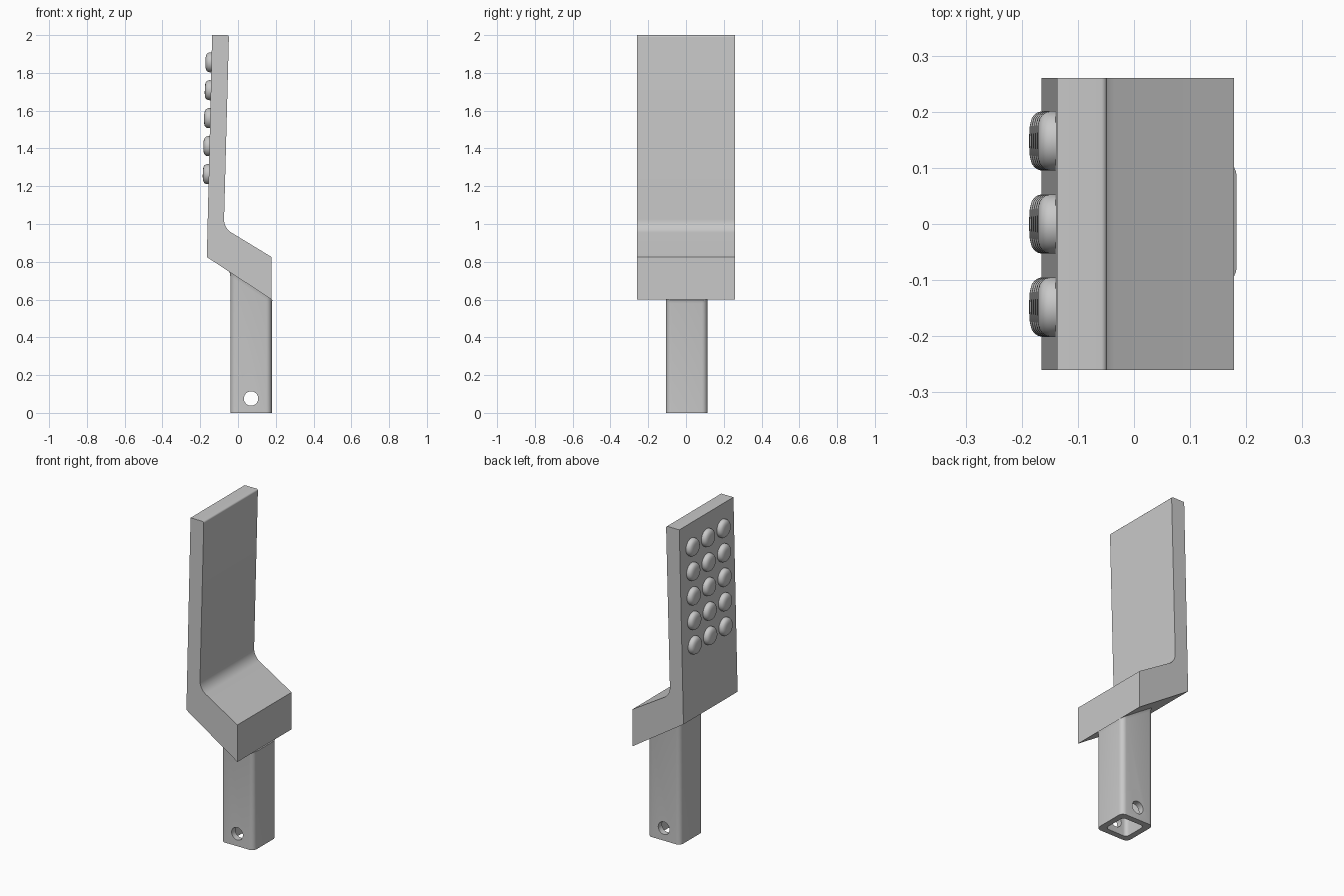
import bpy, bmesh, math
from mathutils import Vector, Matrix

cube = bpy.data.objects.get("Cube")
if cube:
    bpy.data.objects.remove(cube, do_unlink=True)

grey = bpy.data.materials.new("plain grey")
grey.use_nodes = True
colour = (0.58, 0.58, 0.58, 1)
grey.diffuse_color = colour
grey.node_tree.nodes["Principled BSDF"].inputs["Base Color"].default_value = colour


def make_object(name, bm):
    bmesh.ops.recalc_face_normals(bm, faces=bm.faces)
    mesh = bpy.data.meshes.new(name)
    bm.to_mesh(mesh)
    bm.free()
    mesh.materials.append(grey)
    ob = bpy.data.objects.new(name, mesh)
    bpy.context.collection.objects.link(ob)
    return ob


def smooth(ob):
    bpy.ops.object.select_all(action='DESELECT')
    ob.select_set(True)
    bpy.context.view_layer.objects.active = ob
    bpy.ops.object.shade_smooth_by_angle(angle=math.radians(30))


def fillet(before, corner, after, radius, steps=8):
    """Points of an arc that rounds one corner of a profile."""
    p, c, n = Vector(before), Vector(corner), Vector(after)
    u, v = (p - c).normalized(), (n - c).normalized()
    half = u.angle(v) / 2
    centre = c + (u + v).normalized() * radius / math.sin(half)
    a = (c + u * radius / math.tan(half) - centre).normalized()
    b = (c + v * radius / math.tan(half) - centre).normalized()
    # Blend the two directions and push each point out to the arc
    return [centre + a.lerp(b, i / steps).normalized() * radius for i in range(steps + 1)]


def bridge(bm, a, b):
    for i in range(len(a)):
        j = (i + 1) % len(a)
        bm.faces.new((a[i], a[j], b[j], b[i]))


# Cranked plate: a side profile extruded across the width
BACK_LOW, BACK_TOP = (-0.165, 0.825), (-0.137, 2.0)
FRONT_TOP, BEND = (-0.048, 2.0), (-0.075, 0.979)
SHELF_TOP, SHELF_LOW = (0.178, 0.825), (0.178, 0.6)
profile = [BACK_LOW, SHELF_LOW, SHELF_TOP]
profile += fillet(SHELF_TOP, BEND, FRONT_TOP, 0.08)
profile += fillet(BEND, FRONT_TOP, BACK_TOP, 0.01, 5)
profile.append(BACK_TOP)
bm = bmesh.new()
face = bm.faces.new([bm.verts.new((x, -0.26, z)) for x, z in profile])
ext = bmesh.ops.extrude_face_region(bm, geom=[face])
bmesh.ops.translate(bm, vec=(0, 0.52, 0),
                    verts=[v for v in ext["geom"] if isinstance(v, bmesh.types.BMVert)])
# The first cap is kept by the extrusion only when it borders other faces
if not face.is_valid or not any(f.calc_center_median().y < -0.259 for f in bm.faces):
    bmesh.ops.holes_fill(bm, edges=[e for e in bm.edges if e.is_boundary])
smooth(make_object("cranked_plate", bm))


# Hollow square stem, its top cut to the slope under the plate
def slope(x):
    (x0, z0), (x1, z1) = BACK_LOW, SHELF_LOW
    return z0 + (x - x0) * (z1 - z0) / (x1 - x0)


def ring(bm, half, radius, height):
    verts = []
    for k, (sx, sy) in enumerate(((1, 1), (-1, 1), (-1, -1), (1, -1))):
        for i in range(7):
            a = (k + i / 6) * math.pi / 2
            x = 0.069 + sx * (half - radius) + radius * math.cos(a)
            y = 0.004 + sy * (half - radius) + radius * math.sin(a)
            verts.append(bm.verts.new((x, y, height(x))))
    return verts


bm = bmesh.new()
rings = [ring(bm, 0.11, 0.03, lambda x: 0),
         ring(bm, 0.11, 0.03, lambda x: slope(x) - 0.02),
         ring(bm, 0.112, 0.032, lambda x: slope(x) - 0.007),
         ring(bm, 0.114, 0.034, lambda x: slope(x) + 0.001),
         ring(bm, 0.074, 0.022, lambda x: slope(x) + 0.001),
         ring(bm, 0.074, 0.022, lambda x: 0)]
for i in range(len(rings)):
    bridge(bm, rings[i], rings[(i + 1) % len(rings)])
stem = make_object("hollow_stem", bm)

# Cross hole through both stem walls
bm = bmesh.new()
bmesh.ops.create_cone(bm, cap_ends=True, segments=32, radius1=0.038, radius2=0.038, depth=0.5,
                      matrix=Matrix.Translation((0.069, 0, 0.076)) @ Matrix.Rotation(math.pi / 2, 4, 'X'))
cutter = make_object("hole_cutter", bm)
cutter.hide_render = True
mod = stem.modifiers.new("cross_hole", 'BOOLEAN')
mod.operation, mod.solver, mod.object = 'DIFFERENCE', 'EXACT', cutter
bpy.context.view_layer.objects.active = stem
bpy.ops.object.modifier_apply(modifier=mod.name)
bpy.data.objects.remove(cutter, do_unlink=True)
smooth(stem)

# Domed studs in a grid on the back, tilted with the plate
tilt = (BACK_TOP[0] - BACK_LOW[0]) / (BACK_TOP[1] - BACK_LOW[1])
dome = [(0.053, -0.004), (0.053, 0.01), (0.051, 0.017), (0.047, 0.023),
        (0.04, 0.028), (0.028, 0.031), (0.014, 0.032)]
for row in range(5):
    for col in range(3):
        bm = bmesh.new()
        loops = [[bm.verts.new((-h, r * math.cos(i * math.tau / 32), r * math.sin(i * math.tau / 32)))
                  for i in range(32)] for r, h in dome]
        for a, b in zip(loops, loops[1:]):
            bridge(bm, a, b)
        bm.faces.new(loops[0])
        bm.faces.new(loops[-1])
        z = 1.264 + row * 0.148
        x = BACK_LOW[0] + (z - BACK_LOW[1]) * tilt
        bm.transform(Matrix.Translation((x, (col - 1) * 0.148, z))
                     @ Matrix.Rotation(math.atan(tilt), 4, 'Y'))
        smooth(make_object(f"stud_{row + 1}_{col + 1}", bm))
